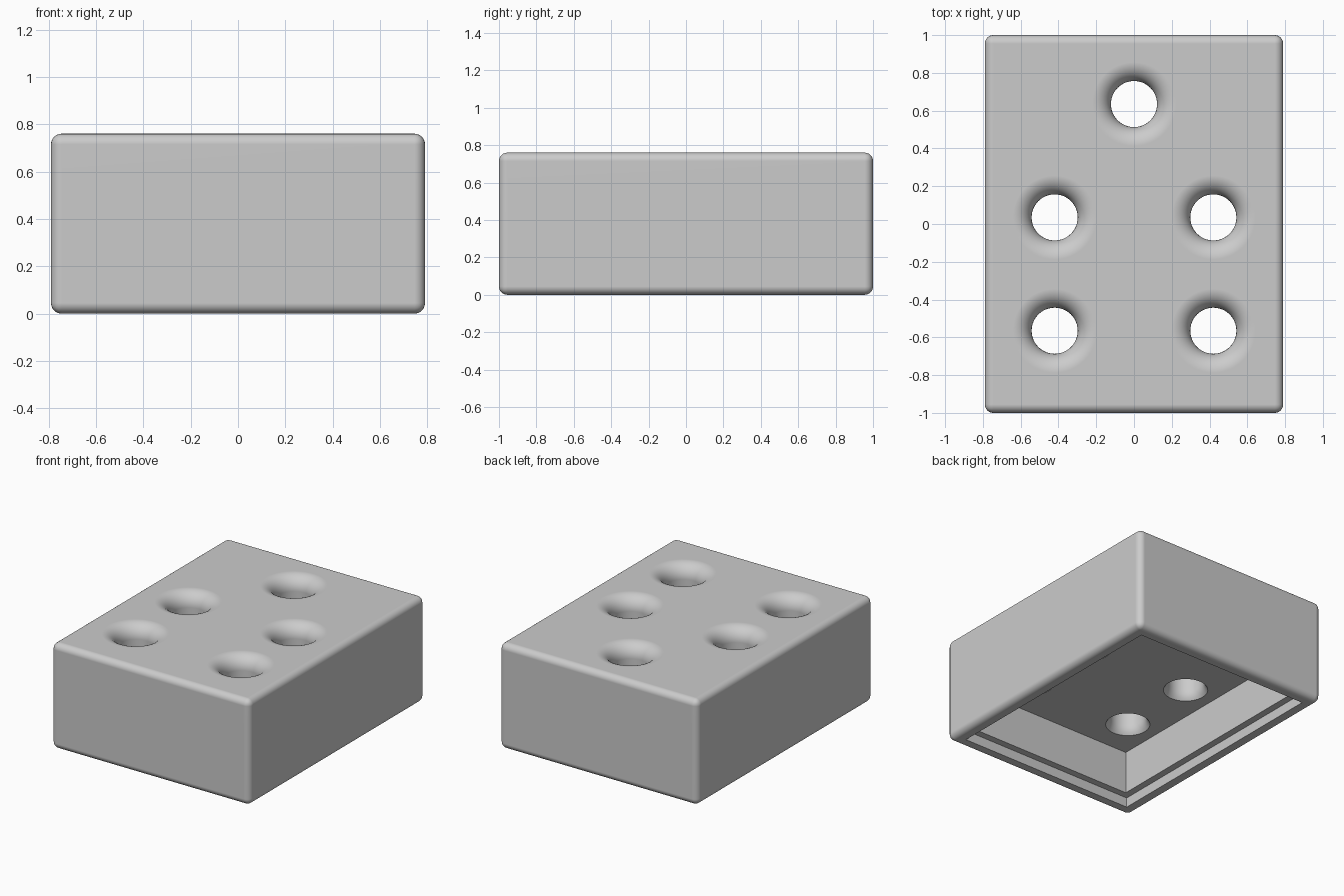
import bpy, bmesh
from math import sin, cos, pi, radians
from mathutils import Matrix

if "Cube" in bpy.data.objects:
    bpy.data.objects.remove(bpy.data.objects["Cube"], do_unlink=True)

WIDTH, DEPTH, HEIGHT = 1.58, 2.0, 0.76
THROAT, FILLET = 0.122, 0.1          # hole radius and rounding at its mouths
CEILING = 0.38                       # top of the underside cavity

grey = bpy.data.materials.new("light_grey")
grey.use_nodes = True
colour = (0.6, 0.6, 0.6, 1)
grey.diffuse_color = colour
grey.node_tree.nodes["Principled BSDF"].inputs["Base Color"].default_value = colour


def make_object(name, bm):
    bmesh.ops.recalc_face_normals(bm, faces=bm.faces)
    mesh = bpy.data.meshes.new(name)
    bm.to_mesh(mesh)
    bm.free()
    obj = bpy.data.objects.new(name, mesh)
    bpy.context.collection.objects.link(obj)
    mesh.materials.append(grey)
    return obj


def box(name, width, depth, bottom, top, rounding=0):
    bm = bmesh.new()
    place = Matrix.Translation((0, 0, (bottom + top) / 2)) @ Matrix.Diagonal((width, depth, top - bottom, 1))
    bmesh.ops.create_cube(bm, size=1, matrix=place)
    if rounding:
        bmesh.ops.bevel(bm, geom=bm.edges[:], offset=rounding, segments=6,
                        profile=0.5, affect='EDGES')
    return make_object(name, bm)


def hole_cutters(name, centres):
    # Lathe profile: flared lower mouth, straight throat, flared upper mouth
    outer = THROAT + FILLET
    low, high = CEILING + 0.067, HEIGHT - FILLET
    lower = [radians(a) for a in range(60, -1, -10)]
    upper = [radians(a) for a in range(0, 91, 10)]
    profile = [(outer - FILLET * cos(a), low - FILLET * sin(a)) for a in lower]
    profile += [(outer - FILLET * cos(a), high + FILLET * sin(a)) for a in upper]
    profile.append((outer, HEIGHT + 0.1))
    profile = [(0, profile[0][1])] + profile + [(0, HEIGHT + 0.1)]
    bm = bmesh.new()
    for x, y in centres:
        verts = [bm.verts.new((x + r, y, z)) for r, z in profile]
        edges = [bm.edges.new(pair) for pair in zip(verts, verts[1:])]
        bmesh.ops.spin(bm, geom=verts + edges, cent=(x, y, 0), axis=(0, 0, 1),
                       angle=2 * pi, steps=48)
    bmesh.ops.remove_doubles(bm, verts=bm.verts, dist=0.0005)
    return make_object(name, bm)


# Rounded block
block = box("holder_block", WIDTH, DEPTH, 0, HEIGHT, rounding=0.045)

# Underside: shallow lid recess, deep cavity, then the five through holes
centres = [(0, 0.635)] + [(side * 0.42, y) for side in (-1, 1) for y in (0.035, -0.565)]
cutters = [
    box("lid_recess_cutter", WIDTH - 0.18, DEPTH - 0.18, -0.1, 0.07),
    box("cavity_cutter", WIDTH - 0.28, DEPTH - 0.28, -0.1, CEILING),
    hole_cutters("hole_cutter", centres),
]

bpy.ops.object.select_all(action='DESELECT')
bpy.context.view_layer.objects.active = block
block.select_set(True)
for cutter in cutters:
    cutter.hide_render = True
    cut = block.modifiers.new(cutter.name, 'BOOLEAN')
    cut.operation = 'DIFFERENCE'
    cut.solver = 'EXACT'
    cut.object = cutter
    bpy.ops.object.modifier_apply(modifier=cut.name)
    bpy.data.objects.remove(cutter, do_unlink=True)

# Smooth roundings, crisp cavity edges
bpy.ops.object.shade_smooth_by_angle(angle=radians(30))
weighted = block.modifiers.new("even_shading", 'WEIGHTED_NORMAL')
weighted.keep_sharp = True
